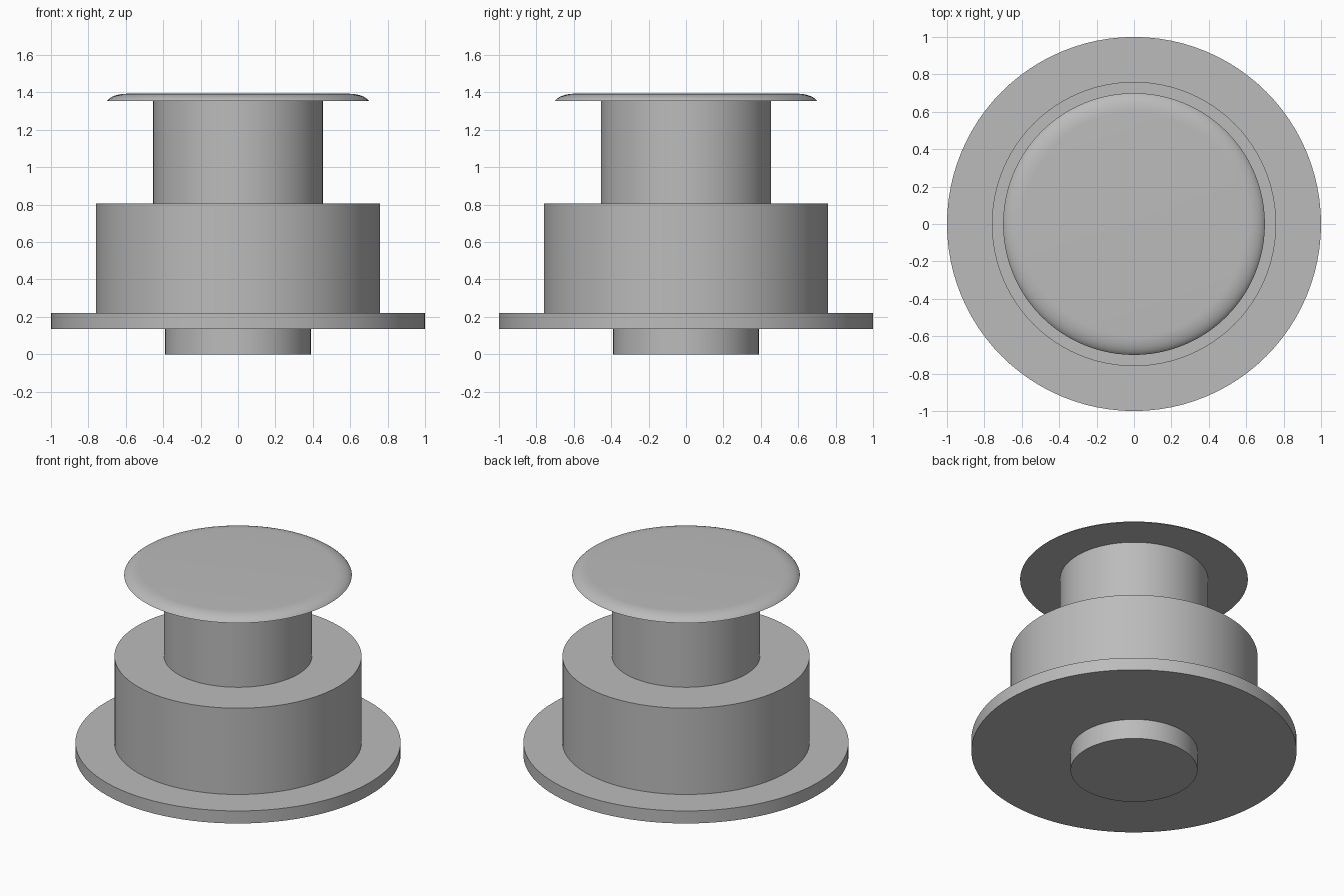
import bpy
import bmesh
from math import cos, sin, pi, radians
from mathutils import Vector

SEGMENTS = 96

cube = bpy.data.objects.get("Cube")
if cube:
    bpy.data.objects.remove(cube, do_unlink=True)

grey = bpy.data.materials.new("plain grey")
grey.use_nodes = True
colour = (0.5, 0.5, 0.5, 1.0)
grey.diffuse_color = colour
grey.node_tree.nodes["Principled BSDF"].inputs["Base Color"].default_value = colour


def lathe(name, profile):
    """Revolve (radius, height) points around z into a closed solid."""
    bm = bmesh.new()
    verts = [bm.verts.new(Vector((r, 0, z))) for r, z in profile]
    edges = [bm.edges.new(pair) for pair in zip(verts, verts[1:])]
    bmesh.ops.spin(bm, geom=verts + edges, cent=(0, 0, 0), axis=(0, 0, 1),
                   angle=2 * pi, steps=SEGMENTS, use_merge=True)
    bmesh.ops.remove_doubles(bm, verts=bm.verts, dist=1e-5)
    # Close both ends with flat discs
    bmesh.ops.holes_fill(bm, edges=[e for e in bm.edges if e.is_boundary], sides=0)
    bmesh.ops.recalc_face_normals(bm, faces=bm.faces)
    mesh = bpy.data.meshes.new(name)
    bm.to_mesh(mesh)
    bm.free()
    mesh.materials.append(grey)
    obj = bpy.data.objects.new(name, mesh)
    bpy.context.collection.objects.link(obj)
    bpy.ops.object.select_all(action="DESELECT")
    obj.select_set(True)
    bpy.context.view_layer.objects.active = obj
    bpy.ops.object.shade_smooth_by_angle(angle=radians(35))
    return obj


# Stacked cylinders: name, radius, bottom, top
for name, radius, bottom, top in (
    ("bottom_spigot", 0.39, 0.0, 0.135),
    ("base_flange", 1.0, 0.135, 0.22),
    ("main_body", 0.76, 0.22, 0.805),
    ("neck", 0.455, 0.805, 1.355),
):
    lathe(name, [(radius, bottom), (radius, top)])

# Cap with a rounded upper rim that meets the flat underside at a sharp edge
CAP_BOTTOM, CAP_TOP, FLAT_RADIUS, CAP_RADIUS = 1.355, 1.393, 0.595, 0.70
START = radians(20)
rim = []
for i in range(9):
    a = START + (pi / 2 - START) * i / 8
    across = cos(a) / cos(START)
    up = (sin(a) - sin(START)) / (1 - sin(START))
    rim.append((FLAT_RADIUS + (CAP_RADIUS - FLAT_RADIUS) * across,
                CAP_BOTTOM + (CAP_TOP - CAP_BOTTOM) * up))
lathe("cap", rim)
